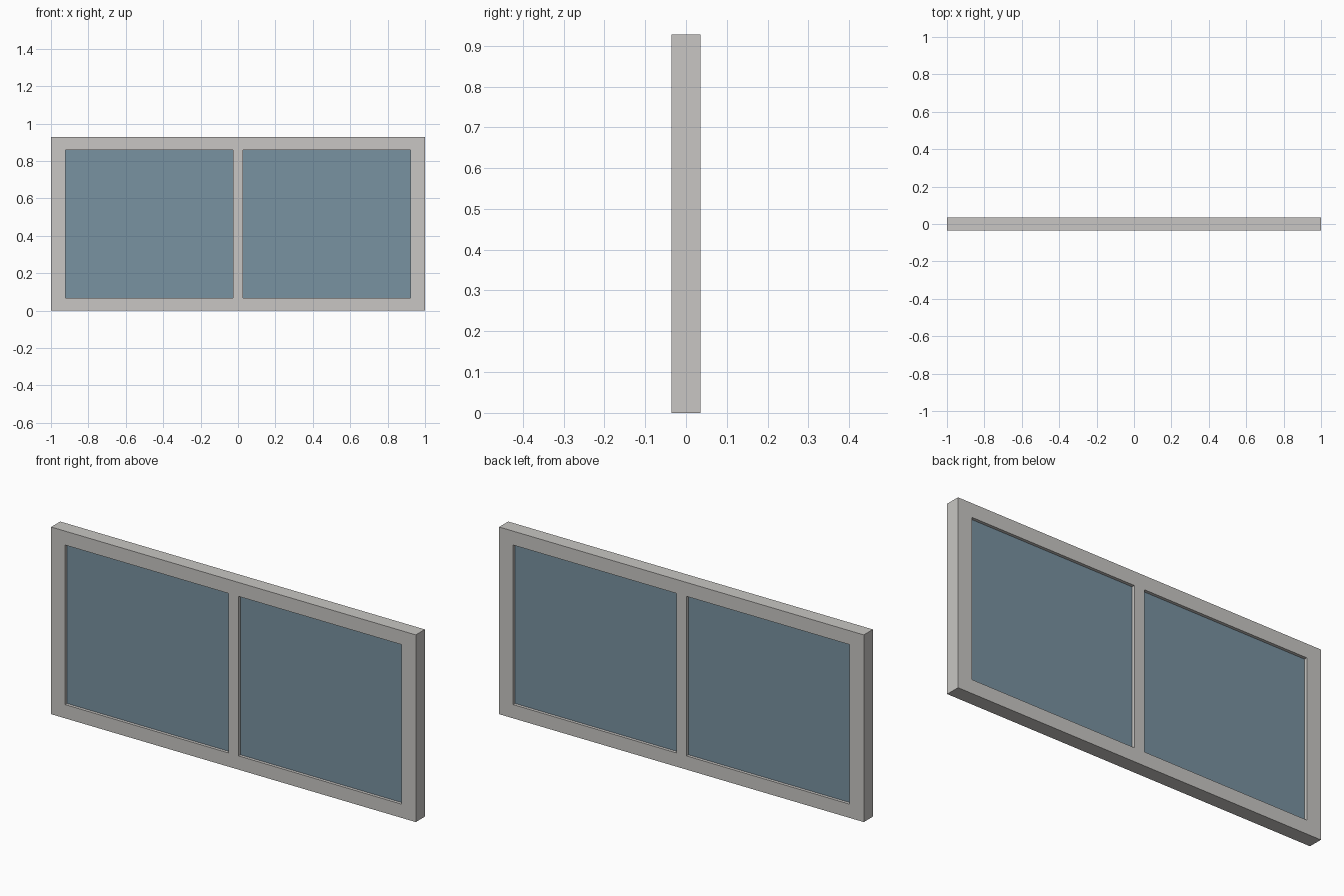
import bpy, bmesh

if "Cube" in bpy.data.objects:
    bpy.data.objects.remove(bpy.data.objects["Cube"])


def material(name, rgb):
    m = bpy.data.materials.new(name)
    m.diffuse_color = (*rgb, 1.0)
    m.use_nodes = True
    m.node_tree.nodes["Principled BSDF"].inputs["Base Color"].default_value = m.diffuse_color
    return m


grey = material("warm grey frame", (0.578, 0.565, 0.546))
blue = material("blue grey glass", (0.191, 0.287, 0.356))

# Frame lines: outer edges, openings and central mullion
XS = [-1.0, -0.923, -0.028, 0.028, 0.923, 1.0]
ZS = [0.0, 0.068, 0.859, 0.928]
FRAME_DEPTH = 0.071
GLASS_DEPTH = 0.041


def slab(name, xs, zs, depth, mat, holes=()):
    """Grid of cells in the xz plane, minus holes, extruded along y."""
    bm = bmesh.new()
    v = [[bm.verts.new((x, -depth / 2, z)) for z in zs] for x in xs]
    for i in range(len(xs) - 1):
        for k in range(len(zs) - 1):
            if (i, k) not in holes:
                bm.faces.new((v[i][k], v[i + 1][k], v[i + 1][k + 1], v[i][k + 1]))
    ext = bmesh.ops.extrude_face_region(bm, geom=bm.faces[:], use_keep_orig=True)
    moved = [g for g in ext["geom"] if isinstance(g, bmesh.types.BMVert)]
    bmesh.ops.translate(bm, verts=moved, vec=(0, depth, 0))
    bmesh.ops.recalc_face_normals(bm, faces=bm.faces[:])
    me = bpy.data.meshes.new(name)
    bm.to_mesh(me)
    bm.free()
    me.materials.append(mat)
    ob = bpy.data.objects.new(name, me)
    bpy.context.collection.objects.link(ob)
    return ob


# Outer frame with central mullion, in one piece
slab("window_frame", XS, ZS, FRAME_DEPTH, grey, holes={(1, 1), (3, 1)})

# Recessed panes filling the two openings
for side, i in (("left", 1), ("right", 3)):
    slab(side + "_glass_pane", XS[i:i + 2], ZS[1:3], GLASS_DEPTH, blue)
